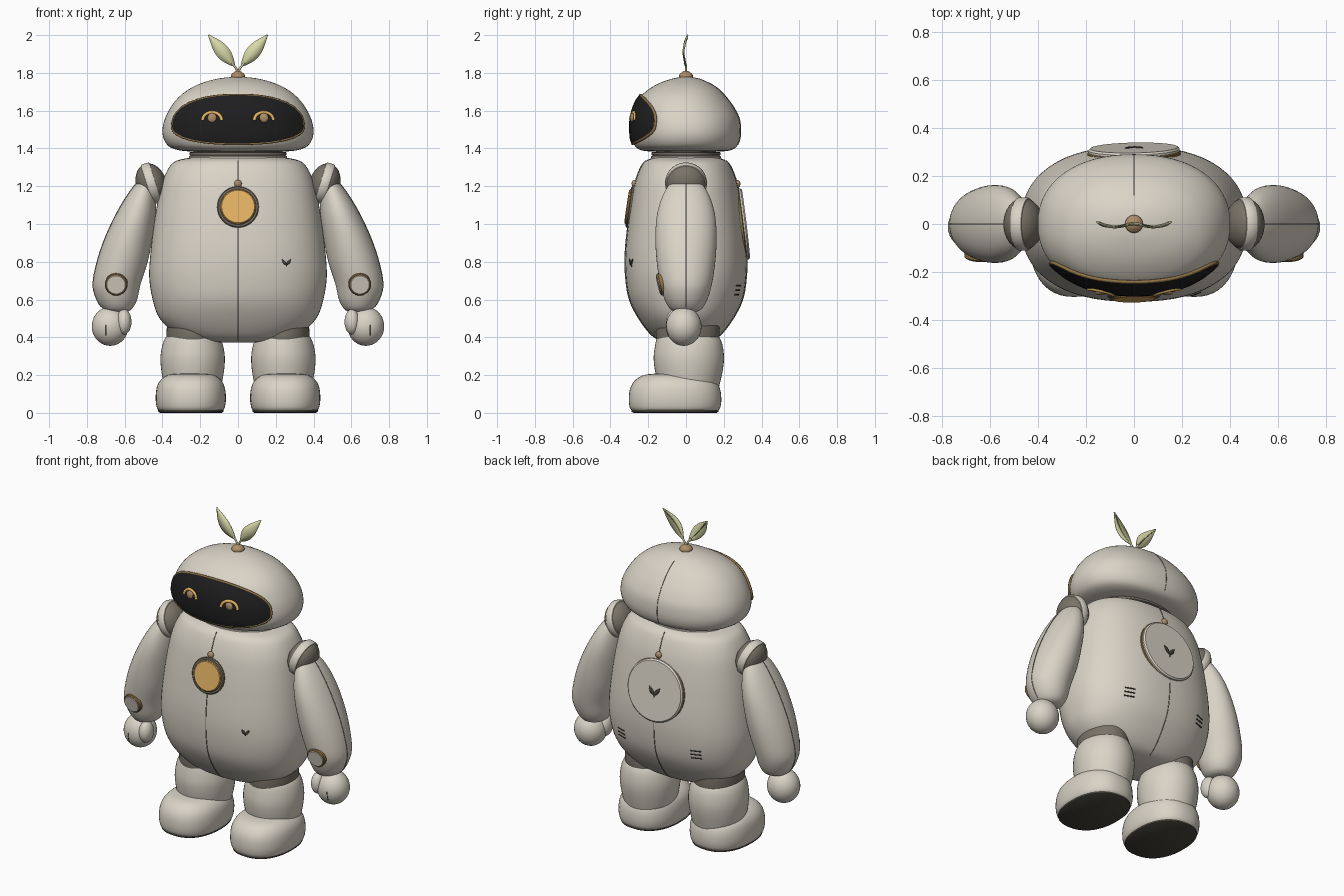
import bpy, math
from mathutils import Vector, Matrix
from mathutils.bvhtree import BVHTree

cube = bpy.data.objects.get("Cube")
if cube:
    bpy.data.objects.remove(cube, do_unlink=True)


def material(name, *rgb):
    m = bpy.data.materials.new(name)
    m.use_nodes = True
    m.diffuse_color = (*rgb, 1)
    bsdf = next(n for n in m.node_tree.nodes if n.type == 'BSDF_PRINCIPLED')
    bsdf.inputs["Base Color"].default_value = (*rgb, 1)
    return m


SHELL = material("warm white shell", .70, .655, .57)
JOINT = material("taupe joint", .19, .17, .135)
BLACK = material("black glass", .013, .013, .014)
GOLD = material("gold", .80, .46, .13)
BRONZE = material("bronze", .27, .165, .06)
TAN = material("tan copper", .42, .27, .14)
MARK = material("dark mark", .06, .053, .044)
SOLE = material("dark sole", .065, .058, .047)
LEAF = material("pale leaf green", .68, .69, .39)
RIB = material("leaf rib olive", .30, .31, .13)

trees = {}
FRONT, BACK = Vector((0, 1, 0)), Vector((0, -1, 0))


def add_mesh(name, verts, faces, mat):
    me = bpy.data.meshes.new(name)
    me.from_pydata(verts, [], faces)
    me.materials.append(mat)
    ob = bpy.data.objects.new(name, me)
    bpy.context.collection.objects.link(ob)
    trees[ob] = BVHTree.FromPolygons(verts, faces)
    return ob


def sup(a, e):
    """Unit superellipse point."""
    c, s = math.cos(a), math.sin(a)
    return (math.copysign(abs(c) ** (2 / e), c), math.copysign(abs(s) ** (2 / e), s))


def spline(keys, k):
    """Catmull-Rom interpolation of ring tuples."""
    out, n = [], len(keys)
    for i in range(n - 1):
        p = [keys[max(0, min(n - 1, i + j))] for j in (-1, 0, 1, 2)]
        for q in range(k):
            t = q / k
            out.append([b + .5 * t * (c - a + t * (2 * a - 5 * b + 4 * c - d + t * (3 * (b - c) + d - a)))
                        for a, b, c, d in zip(*p)])
    return out + [list(keys[-1])]


def loft(name, rings, mat, k=4, e=2, at=Matrix(), n=48):
    """Skin through rings given as z, rx, ry, cx, cy."""
    rows = spline([tuple(r) + (0,) * (5 - len(r)) for r in rings], k)
    verts = [at @ Vector((cx + rx * x, cy + ry * y, z)) for z, rx, ry, cx, cy in rows
             for x, y in (sup(math.tau * j / n, e) for j in range(n))]
    faces = [(i * n + j, i * n + (j + 1) % n, (i + 1) * n + (j + 1) % n, (i + 1) * n + j)
             for i in range(len(rows) - 1) for j in range(n)]
    last = (len(rows) - 1) * n
    faces += [tuple(reversed(range(n))), tuple(range(last, last + n))]
    return add_mesh(name, verts, faces, mat)


def ellipsoid(name, centre, radii, mat, turn=Matrix()):
    steps = [math.pi * (i / 24 - .5) for i in range(25)]
    rings = [(radii[2] * math.sin(a), radii[0] * max(math.cos(a), .01),
              radii[1] * max(math.cos(a), .01)) for a in steps]
    return loft(name, rings, mat, k=1, at=Matrix.Translation(centre) @ turn, n=32)


def drape(ob, points, way, off=.001):
    """Drop points onto a surface along a direction."""
    hits = [trees[ob].ray_cast(Vector(p) - way * 2, way) for p in points]
    return [h[0] + h[1] * off for h in hits if h[0]]


def frame(ob, origin, way):
    """Placement on a surface with z along its normal."""
    p, normal, _, _ = trees[ob].ray_cast(Vector(origin) - way * 2, way)
    return Matrix.Translation(p) @ normal.to_track_quat('Z', 'Y').to_matrix().to_4x4()


def tube(name, points, radius, mat, cyclic=False):
    cu = bpy.data.curves.new(name, 'CURVE')
    cu.dimensions, cu.bevel_depth, cu.bevel_resolution, cu.use_fill_caps = '3D', radius, 2, True
    sp = cu.splines.new('POLY')
    sp.points.add(len(points) - 1)
    for q, p in zip(sp.points, points):
        q.co = (*p, 1)
    sp.use_cyclic_u = cyclic
    cu.materials.append(mat)
    bpy.context.collection.objects.link(bpy.data.objects.new(name, cu))


def disc(name, at, r, low, high, mat, bevel=.005):
    rings = [(low, r, r), (high - bevel, r, r), (high, r - bevel, r - bevel)]
    return loft(name, rings, mat, k=1, at=at)


def leaf(name, base, tip, width, mat, place):
    """Leaf blade laid out in x, z and placed in space."""
    a, b, n = Vector(base), Vector(tip), 12
    side = Vector((-(b - a).y, (b - a).x)).normalized()
    verts = []
    for i in range(n + 1):
        t = i / n
        w = width * max(math.sin(math.pi * t ** .9), .02)
        verts += [place(a.lerp(b, t) + side * w * v, t, v) for v in (-1, 0, 1)]
    faces = [(3 * i + j, 3 * i + j + 1, 3 * i + j + 4, 3 * i + j + 3)
             for i in range(n) for j in (0, 1)]
    ob = add_mesh(name, verts, faces, mat)
    ob.modifiers.new("thickness", 'SOLIDIFY').thickness = .004


def sprout_mark(name, ob, x, z, size, way):
    def place(p, t, v):
        return drape(ob, [(p.x, 0, p.y)], way, .003)[0]
    for s in (1, -1):
        leaf(name + "_leaf", (x, z - size * .6), (x + s * size, z + size * .8), size * .3, MARK, place)
    tube(name + "_stem", drape(ob, [(x, 0, z - size), (x, 0, z - size * .5)], way), .0025, MARK)


# Torso with centre seams
torso = loft("torso", [
    (.372, .10, .07), (.385, .23, .14), (.42, .33, .19), (.5, .415, .25), (.6, .452, .3),
    (.72, .47, .32), (.85, .463, .322), (1, .445, .307), (1.12, .425, .29), (1.22, .402, .27),
    (1.3, .365, .24), (1.335, .325, .212), (1.352, .25, .17)], SHELL, e=2.35, n=64)
for label, way in (("front", FRONT), ("back", BACK)):
    tube(label + "_torso_seam", drape(torso, [(0, 0, .385 + .019 * i) for i in range(51)], way, 0), .0028, JOINT)

# Neck rings
loft("neck", [(1.33, .235, .16), (1.40, .235, .16)], JOINT, k=1)
loft("neck_collar", [(1.345, .25, .175), (1.35, .26, .185), (1.358, .26, .185), (1.362, .25, .175)], SHELL, k=1)
loft("neck_ring", [(1.362, .25, .175), (1.366, .258, .183), (1.378, .258, .183), (1.382, .25, .175)], JOINT, k=1)

# Head
head = loft("head", [
    (1.383, .24, .18), (1.39, .31, .235), (1.41, .365, .268), (1.45, .393, .286), (1.5, .4, .29),
    (1.56, .386, .285, 0, -.003), (1.62, .355, .262, 0, -.01), (1.67, .315, .23, 0, -.015),
    (1.71, .265, .19, 0, -.012), (1.745, .195, .135, 0, -.008), (1.77, .105, .07),
    (1.78, .01, .01)], SHELL, e=2.2, n=64)
tube("head_seam", drape(head, [(0, 0, 1.42 + .01 * i) for i in range(34)], BACK, 0), .002, JOINT)


# Visor draped on the head, with a rim
def visor_point(a, r):
    x, z = sup(a, 2.3)
    return (.34 * x * r, 0, 1.515 + (.162 if z > 0 else .087) * z * r)


turns = [math.tau * i / 64 for i in range(64)]
levels = [.02 + .14 * i for i in range(8)]
grid = [p for r in levels for p in drape(head, [visor_point(a, r) for a in turns], FRONT, .011)]
quads = [(i * 64 + j, i * 64 + (j + 1) % 64, (i + 1) * 64 + (j + 1) % 64, (i + 1) * 64 + j)
         for i in range(len(levels) - 1) for j in range(64)]
visor = add_mesh("visor", grid, quads + [tuple(range(64))], BLACK)
tube("visor_rim", drape(head, [visor_point(a, 1.01) for a in turns], FRONT, .005), .0075, BRONZE, True)

# Eyes
for s, side in ((1, "left"), (-1, "right")):
    x = s * .137
    arc = [(x + .05 * math.cos(a), 0, 1.55 + .042 * math.sin(a))
           for a in (math.pi * i / 16 for i in range(17))]
    tube(side + "_eye_arch", drape(visor, arc, FRONT, .002), .009, GOLD)
    ellipsoid(side + "_pupil", drape(visor, [(x, 0, 1.562)], FRONT)[0], (.025, .012, .025), TAN)

# Sprout on the crown
loft("sprout_base", [(1.77, .036, .036), (1.787, .037, .037), (1.797, .03, .03), (1.81, .012, .012)], TAN, k=2)
for s, side in ((1, "left"), (-1, "right")):
    def place(p, t, v):
        return Vector((p.x, -.018 * math.sin(math.pi * t) + .008 * t + .004 * abs(v), p.y))
    leaf(side + "_leaf", (s * .018, 1.835), (s * .155, 2.0), .037, LEAF, place)
    rib = [place(Vector((s * (.018 + .125 * t), 1.835 + .151 * t)), t, 0) for t in (i / 8 for i in range(9))]
    tube(side + "_leaf_rib", rib, .0028, RIB)
    tube(side + "_stem", [(0, 0, 1.80), (s * .008, 0, 1.82), rib[0], rib[1]], .006, LEAF)

# Chest medallion and back hatch
spot = frame(torso, (0, 0, 1.09), FRONT)
disc("medallion_mount", spot, .11, -.02, .010, JOINT)
disc("medallion_rim", spot, .096, 0, .015, BRONZE)
disc("medallion_face", spot, .09, 0, .019, GOLD, .003)
ellipsoid("medallion_bead", drape(torso, [(0, 0, 1.213)], FRONT)[0], (.02, .015, .02), TAN)
spot = frame(torso, (0, 0, 1), BACK)
disc("hatch_rim", spot, .194, -.02, -.006, BRONZE)
hatch = disc("hatch", spot, .19, -.03, .010, SHELL, .008)
ellipsoid("hatch_bead", drape(torso, [(0, 0, 1.212)], BACK)[0], (.02, .015, .02), TAN)
sprout_mark("hatch_mark", hatch, 0, .995, .038, BACK)
sprout_mark("chest_mark", torso, .255, .795, .023, FRONT)

for s, side in ((1, "left"), (-1, "right")):
    # Back vents
    for i in range(3):
        slot = [(s * (.23 + .012 * j), 0, .625 + .024 * i) for j in range(6)]
        tube(side + "_vent", drape(torso, slot, BACK, 0), .0038, MARK)

    # Shoulder joint with a pale band
    tilt = Vector((s * .95, 0, -.3)).to_track_quat('Z', 'Y').to_matrix().to_4x4()
    ellipsoid(side + "_shoulder", (s * .46, 0, 1.215), (.108, .108, .08), JOINT, tilt)
    loft(side + "_shoulder_band", [(-.024, .103, .103), (-.018, .11, .11), (.018, .11, .11), (.024, .103, .103)],
         SHELL, k=2, at=Matrix.Translation((s * .46, 0, 1.215)) @ tilt)

    # Arm
    arm = loft(side + "_arm", [
        (.535, .05, .055, s * .637), (.552, .078, .085, s * .638), (.6, .107, .113, s * .641),
        (.68, .126, .137, s * .642), (.8, .134, .155, s * .612), (.92, .126, .162, s * .58),
        (1.04, .107, .155, s * .544), (1.14, .08, .128, s * .514), (1.21, .05, .088, s * .493),
        (1.245, .025, .045, s * .483), (1.255, .004, .006, s * .48)], SHELL)
    seam = [(0, 0, .56 + .017 * i) for i in range(41)]
    tube(side + "_arm_seam", drape(arm, seam, Vector((-s, 0, 0)), 0), .0025, JOINT)

    # Forearm ring
    spot = frame(arm, (s * .645, 0, .68), FRONT)
    disc(side + "_forearm_ring", spot, .06, -.015, .008, BRONZE)
    disc(side + "_forearm_button", spot, .052, 0, .011, SHELL, .003)

    # Hand
    hand = ellipsoid(side + "_hand", (s * .677, -.012, .458), (.097, .094, .103), SHELL)
    ellipsoid(side + "_thumb", (s * .604, -.055, .482), (.04, .05, .067), SHELL)
    line = [(s * .698, 0, .41 + .011 * i) for i in range(6)]
    tube(side + "_finger_line", drape(hand, line, FRONT, 0), .0025, MARK)

    # Leg
    x = s * .24
    loft(side + "_hip", [(.35, .135, .16, x, .01), (.40, .138, .168, x, .01), (.47, .135, .165, x, .01),
                         (.48, .12, .15, x, .01)], JOINT)
    loft(side + "_leg", [
        (.1, .14, .15, x, .015), (.17, .157, .168, x, .015), (.24, .168, .182, x, .015),
        (.3, .17, .186, x, .015), (.36, .16, .178, x, .015), (.4, .143, .165, x, .012),
        (.415, .125, .15, x, .01)], SHELL)

    # Foot and sole
    x = s * .25
    loft(side + "_sole", [(0, .163, .22, x, -.058), (.006, .172, .23, x, -.058), (.02, .174, .232, x, -.058)],
         SOLE, k=1, e=2.3)
    loft(side + "_foot", [
        (.012, .170, .228, x, -.058), (.03, .18, .24, x, -.058), (.07, .186, .245, x, -.058),
        (.12, .183, .24, x, -.058), (.16, .170, .222, x, -.058), (.19, .142, .185, x, -.062),
        (.205, .10, .13, x, -.068), (.21, .02, .03, x, -.07)], SHELL, e=2.3)

# Smooth shading with sharp edges kept
bpy.ops.object.select_all(action='DESELECT')
for ob in trees:
    ob.select_set(True)
    bpy.context.view_layer.objects.active = ob
bpy.ops.object.shade_smooth_by_angle(angle=math.radians(40))
